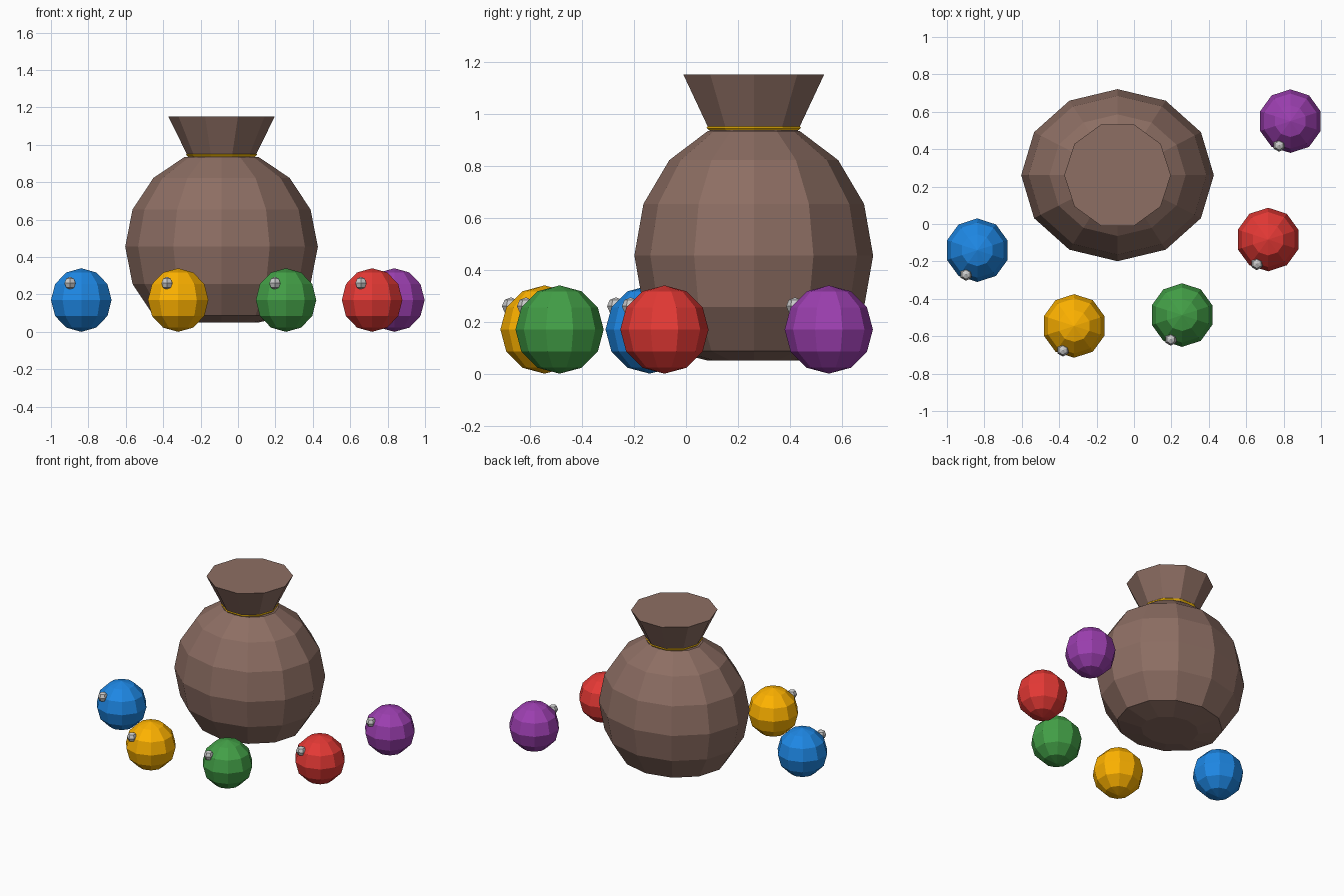
import bpy, bmesh
from math import sin, cos, pi, radians

if "Cube" in bpy.data.objects:
    bpy.data.objects.remove(bpy.data.objects["Cube"])


def material(name, code):
    # hex colour to linear values
    def lin(v):
        return v / 12.92 if v <= 0.04045 else ((v + 0.055) / 1.055) ** 2.4
    m = bpy.data.materials.new(name)
    m.diffuse_color = [lin(int(code[i:i + 2], 16) / 255) for i in (0, 2, 4)] + [1]
    m.use_nodes = True
    m.node_tree.nodes["Principled BSDF"].inputs["Base Color"].default_value = m.diffuse_color
    return m


def finish(name, bm, loc, mat=None):
    bmesh.ops.recalc_face_normals(bm, faces=bm.faces)
    me = bpy.data.meshes.new(name)
    bm.to_mesh(me)
    bm.free()
    ob = bpy.data.objects.new(name, me)
    ob.location = loc
    bpy.context.collection.objects.link(ob)
    if mat:
        me.materials.append(mat)
    return ob


def lathe(name, profile, sides, loc, mat=None, start=0.0, sy=1.0, closed=False):
    # revolve (radius, z) rings; cap the ends unless the profile is a loop
    bm = bmesh.new()
    rings = [[bm.verts.new((r * cos(start + 2 * pi * i / sides),
                            r * sy * sin(start + 2 * pi * i / sides), z))
              for i in range(sides)] for r, z in profile]
    pairs = list(zip(rings, rings[1:])) + ([(rings[-1], rings[0])] if closed else [])
    for a, b in pairs:
        for i in range(sides):
            j = (i + 1) % sides
            bm.faces.new((a[i], a[j], b[j], b[i]))
    if not closed:
        bm.faces.new(rings[0])
        bm.faces.new(rings[-1])
    return finish(name, bm, loc, mat)


def ball(name, segs, rings, radius, loc, mat=None):
    bm = bmesh.new()
    bmesh.ops.create_uvsphere(bm, u_segments=segs, v_segments=rings, radius=radius)
    return finish(name, bm, loc, mat)


brown = material("sack_brown", "8d6e63")
gold = material("cord_gold", "ffc107")
SX, SY = -0.088, 0.261

# sack body: squashed sphere with a flattened base
profile = [(0.515 * cos(radians(a)), max(0.455 + 0.52 * sin(radians(a)), 0.05))
           for a in (-67.5, -45, -22.5, 0, 22.5, 45, 67.5)]
lathe("sack_body", profile, 12, (SX, SY, 0), brown, sy=0.893)

# flared sack mouth
lathe("sack_mouth", [(0.178, 0.935), (0.285, 1.152)], 10, (SX, SY, 0), brown)

# cord round the neck
cord = [(0.182 + 0.009 * cos(i * pi / 2), 0.947 + 0.009 * sin(i * pi / 2)) for i in range(4)]
lathe("neck_cord", cord, 10, (SX, SY, 0), gold, closed=True)

# coloured balls, each with a small grey knob at the upper front left
balls = {
    "blue": ("1e88e5", -0.838, -0.14),
    "yellow": ("ffb300", -0.32, -0.545),
    "green": ("43a047", 0.257, -0.487),
    "red": ("e53935", 0.717, -0.083),
    "purple": ("9c3fb0", 0.836, 0.55),
}
for key, (code, x, y) in balls.items():
    R = 0.17
    ball(key + "_ball", 10, 6, R, (x, y, R), material(key, code))
    ball(key + "_ball_knob", 6, 4, 0.034, (x - 0.06, y - 0.13, R + 0.09))
